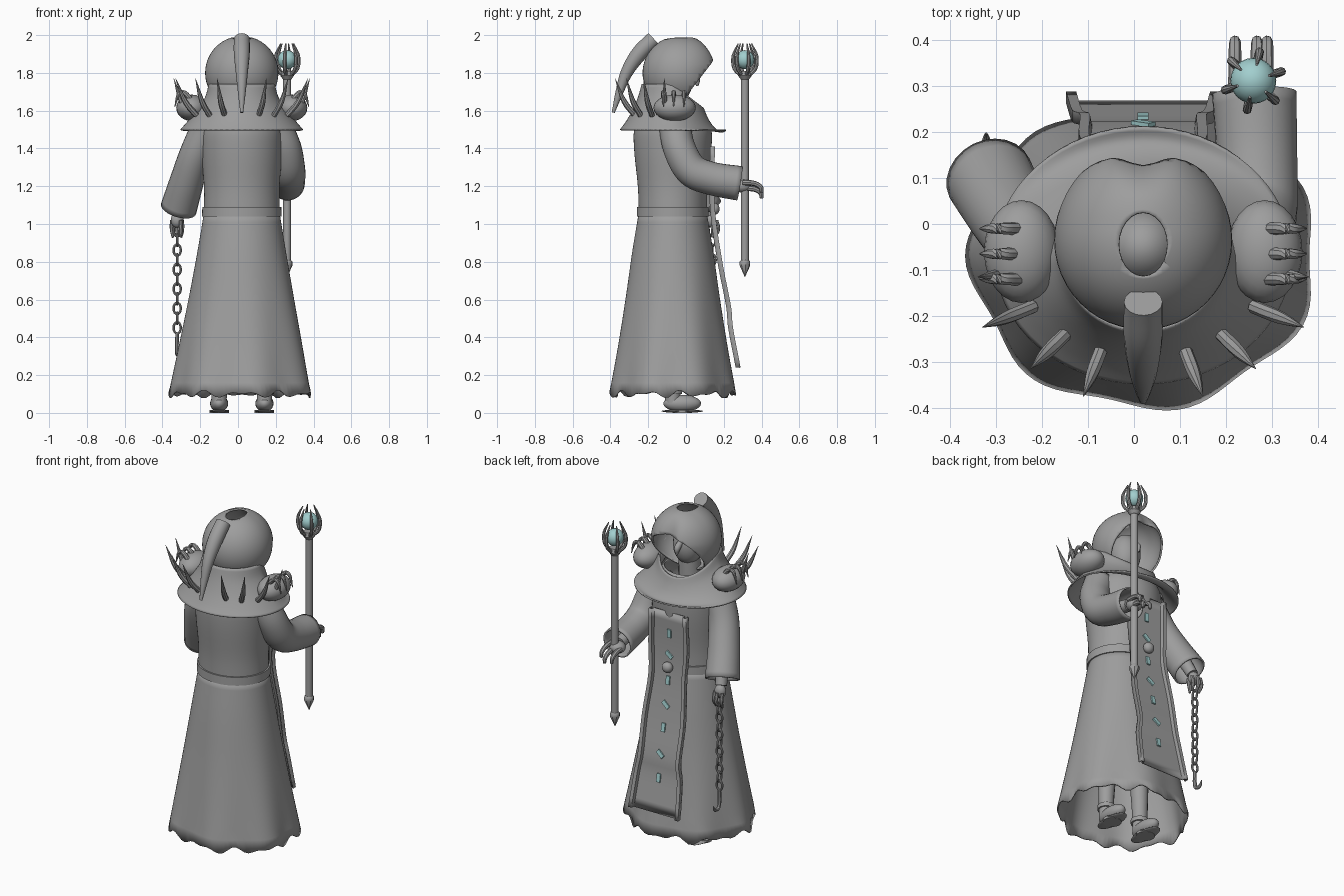
import bpy, bmesh, math
from mathutils import Vector, Matrix

if "Cube" in bpy.data.objects:
    bpy.data.objects.remove(bpy.data.objects["Cube"])

MIDDLE = Vector((0.02, -0.07, 0))


def material(name, colour):
    mat = bpy.data.materials.new(name)
    mat.use_nodes = True
    mat.diffuse_color = colour
    mat.node_tree.nodes["Principled BSDF"].inputs["Base Color"].default_value = colour
    return mat


GREY = material("cloth grey", (0.34, 0.34, 0.34, 1))
TEAL = material("pale teal", (0.36, 0.62, 0.62, 1))


def finish(name, bm, mat=GREY, thickness=0, angle=40):
    bmesh.ops.recalc_face_normals(bm, faces=bm.faces)
    mesh = bpy.data.meshes.new(name)
    bm.to_mesh(mesh)
    bm.free()
    mesh.materials.append(mat)
    obj = bpy.data.objects.new(name, mesh)
    bpy.context.collection.objects.link(obj)
    bpy.ops.object.select_all(action="DESELECT")
    obj.select_set(True)
    bpy.context.view_layer.objects.active = obj
    bpy.ops.object.shade_smooth_by_angle(angle=math.radians(angle))
    if thickness:
        solid = obj.modifiers.new("thickness", "SOLIDIFY")
        solid.thickness = thickness
        solid.offset = -1
    return obj


def bridge(bm, rings, closed=True):
    loops = [[bm.verts.new(p) for p in ring] for ring in rings]
    for a, b in zip(loops, loops[1:]):
        for i in range(len(a) if closed else len(a) - 1):
            j = (i + 1) % len(a)
            bm.faces.new((a[i], a[j], b[j], b[i]))
    return loops


def lathe(name, profile, shape=None, segments=64, thickness=0.008):
    """Elliptical rings (rx, ry, z) around the body axis."""
    rings = []
    for k, (rx, ry, z) in enumerate(profile):
        t = k / (len(profile) - 1)
        ring = []
        for i in range(segments):
            a = math.tau * i / segments
            p = Vector((rx * math.cos(a), ry * math.sin(a), z))
            ring.append((shape(p, a, t) if shape else p) + MIDDLE)
        rings.append(ring)
    bm = bmesh.new()
    bridge(bm, rings)
    return finish(name, bm, thickness=thickness)


def smooth_path(points, steps):
    """Catmull-Rom samples through points of any dimension."""
    pts = [Vector(p) for p in points]
    pts = [pts[0] * 2 - pts[1]] + pts + [pts[-1] * 2 - pts[-2]]
    out = []
    for a, b, c, d in zip(pts, pts[1:], pts[2:], pts[3:]):
        for s in range(steps):
            t = s / steps
            out.append((b * 2 + (c - a) * t + (a * 2 - b * 5 + c * 4 - d) * t ** 2
                        + (b * 3 - a - c * 3 + d) * t ** 3) / 2)
    return out + [pts[-2]]


def tube(name, points, sides=10, steps=5, capped=True, thickness=0):
    """Sweep a circle along (x, y, z, radius) points."""
    path = smooth_path(points, steps) if steps > 1 else [Vector(p) for p in points]
    rings = []
    for i, p in enumerate(path):
        way = (path[min(i + 1, len(path) - 1)] - path[max(i - 1, 0)]).to_3d().normalized()
        side = way.cross(Vector((0.9, 0.1, 0.05))).normalized()
        other = way.cross(side)
        rings.append([p.to_3d() + (side * math.cos(a) + other * math.sin(a)) * max(p[3], 0.001)
                      for a in (math.tau * k / sides for k in range(sides))])
    bm = bmesh.new()
    loops = bridge(bm, rings)
    if capped:
        bm.faces.new(loops[0])
        bm.faces.new(loops[-1])
    return finish(name, bm, thickness=thickness)


def ball(name, centre, radii, mat=GREY, detail=24):
    bm = bmesh.new()
    bmesh.ops.create_uvsphere(bm, u_segments=detail, v_segments=detail // 2, radius=1)
    bm.transform(Matrix.Translation(centre) @ Matrix.Diagonal((*radii, 1)))
    return finish(name, bm, mat)


# Robe: rippled skirt, belt and torso
def ripple(p, a, t):
    fold = t * t * 0.035 * math.cos(7 * (a + 1.35))
    hem = 0.012 * math.sin(11 * a) + 0.01 * math.sin(17 * a) if t == 1 else 0
    return Vector((p.x * (1 + fold), p.y * (1 + fold), p.z + hem))


lathe("skirt", smooth_path([(0.2, 0.18, 1.06), (0.235, 0.215, 0.85), (0.28, 0.25, 0.6),
                            (0.33, 0.29, 0.34), (0.375, 0.33, 0.1)], 4), ripple, 96)
lathe("belt", [(0.19, 0.17, 1.09), (0.209, 0.189, 1.09), (0.21, 0.19, 1.04), (0.19, 0.17, 1.04)], thickness=0)
lathe("torso", smooth_path([(0.15, 0.14, 1.62), (0.21, 0.2, 1.52), (0.215, 0.205, 1.4),
                            (0.2, 0.185, 1.2), (0.2, 0.18, 1.06)], 4))


# Shoulder cape, its neckline dropping at the open side
def neckline(p, a, t):
    return Vector((p.x, p.y, p.z - 0.13 * t * max(0, p.y / 0.17)))


lathe("cape", smooth_path([(0.325, 0.28, 1.5), (0.29, 0.25, 1.54), (0.24, 0.215, 1.6),
                           (0.195, 0.185, 1.67), (0.175, 0.165, 1.74)], 4), neckline)

# Hood: a ball sliced open at the face, with a hole in the crown
bm = bmesh.new()
bmesh.ops.create_uvsphere(bm, u_segments=48, v_segments=28, radius=1)
bm.transform(Matrix.Translation((0.02, -0.035, 1.8)) @ Matrix.Diagonal((0.194, 0.195, 0.195, 1)))
for v in bm.verts:
    if v.co.y > 0 and v.co.z > 1.8:
        v.co.y *= 1.08
        v.co.z += 0.12 * v.co.y * (v.co.z - 1.8) / 0.2
bmesh.ops.bisect_plane(bm, geom=bm.verts[:] + bm.edges[:] + bm.faces[:], plane_co=(0, 0.15, 1.87),
                       plane_no=(0, 0.79, -0.61), clear_outer=True)
for v in bm.verts:
    if v.co.y > 0.06 and v.co.z > 1.8:
        v.co.y -= 0.3 * (v.co.y - 0.06) * math.exp(-((v.co.x - 0.02) / 0.05) ** 2)
hood = finish("hood", bm, thickness=0.01)
cutter = ball("crown_cutter", (0.02, -0.045, 1.99), (0.053, 0.07, 0.09))
cutter.hide_render = True
cutter.hide_set(True)
cut = hood.modifiers.new("crown hole", "BOOLEAN")
cut.object = cutter
cut.solver = "EXACT"
bpy.context.view_layer.objects.active = hood
for name in [m.name for m in hood.modifiers]:
    bpy.ops.object.modifier_apply(modifier=name)
bpy.data.objects.remove(cutter)

tube("hood_tail", [(0.02, -0.17, 1.98, 0.042), (0.02, -0.25, 1.9, 0.042), (0.02, -0.315, 1.8, 0.032),
                   (0.02, -0.355, 1.69, 0.02), (0.02, -0.385, 1.59, 0.008)], 16)

# Face inside the hood
ball("head", (0.02, -0.05, 1.76), (0.085, 0.085, 0.12))
tube("nose", [(0.02, 0.01, 1.8, 0.015), (0.02, 0.055, 1.77, 0.018), (0.02, 0.06, 1.73, 0.006)])
tube("neck", [(0.02, -0.07, 1.55, 0.07), (0.02, -0.06, 1.68, 0.06)], steps=1)

# Pauldrons with bent claws, and the spikes of the collar
for side, label in ((1, "right"), (-1, "left")):
    ball(label + "_pauldron", (0.02 + side * 0.265, -0.06, 1.615), (0.082, 0.112, 0.07))
    for y in (-0.12, -0.065, -0.01):
        tube(label + "_pauldron_claw", [(0.02 + side * r, y, z, w) for r, z, w in
             ((0.27, 1.66, 0.014), (0.305, 1.695, 0.013), (0.335, 1.685, 0.01), (0.355, 1.62, 0.002))], 8)
    for base, tip in (((0.09, -0.27), (0.13, -0.375)), ((0.17, -0.24), (0.245, -0.315)),
                      ((0.24, -0.18), (0.35, -0.225)), ((0.27, -0.11), (0.36, -0.115))):
        mid = [(p * 0.45 + q * 0.55) for p, q in zip(base, tip)]
        tube("collar_spike", [(0.02 + side * x, y, z, w) for (x, y), z, w in
             ((base, 1.575, 0.015), (mid, 1.65, 0.014), (tip, 1.77, 0.001))], 8)

# Sleeves
tube("right_sleeve", [(0.2, -0.06, 1.52, 0.085), (0.25, -0.035, 1.4, 0.086), (0.268, 0.03, 1.285, 0.088),
                      (0.268, 0.14, 1.24, 0.088), (0.262, 0.285, 1.215, 0.092)], 24, 6, False, 0.01)
tube("left_sleeve", [(-0.16, -0.07, 1.52, 0.085), (-0.225, -0.04, 1.37, 0.085), (-0.27, 0.02, 1.23, 0.09),
                     (-0.315, 0.1, 1.08, 0.097)], 24, 6, False, 0.01)

# Hands and fingers
tube("right_forearm", [(0.265, 0.12, 1.24, 0.04), (0.26, 0.27, 1.21, 0.035)], steps=1)
ball("right_palm", (0.25, 0.3, 1.2), (0.045, 0.045, 0.035))
for x, z in ((0.22, 1.2), (0.268, 1.19), (0.29, 1.22)):
    tube("right_finger", [(x, 0.3, z, 0.015), (x, 0.36, z - 0.005, 0.014),
                          (x, 0.395, z - 0.025, 0.013), (x, 0.4, z - 0.055, 0.009)], 8)
tube("left_forearm", [(-0.29, 0.06, 1.18, 0.04), (-0.32, 0.12, 1.05, 0.033)], steps=1)
ball("left_palm", (-0.322, 0.13, 1.02), (0.034, 0.03, 0.04))
for dx, dy in ((-0.028, 0.02), (0, 0.03), (0.026, 0.015), (0.02, -0.025)):
    tube("left_finger", [(-0.322 + dx, 0.13 + dy, 1.02, 0.011), (-0.322 + dx, 0.14 + dy, 0.97, 0.011),
                         (-0.322 + dx * 0.8, 0.13 + dy * 0.6, 0.93, 0.007)], 8)

# Staff with caged orb
SX, SY = 0.26, 0.312
tube("staff_shaft", [(SX, SY, 0.8, 0.021), (SX, SY, 1.79, 0.021)], 14, 1)
tube("staff_point", [(SX, SY, z, r) for z, r in
     ((0.72, 0.001), (0.78, 0.028), (0.8, 0.028), (0.81, 0.02))], 8, 1)
tube("staff_head", [(SX, SY, z, r) for z, r in ((1.765, 0.022), (1.785, 0.036), (1.81, 0.03))], 14, 1)
ball("staff_orb", (SX, SY, 1.87), (0.05, 0.05, 0.05), TEAL)
for k in range(6):
    a = math.tau * (k + 0.3) / 6
    tube("staff_claw", [(SX + r * math.cos(a), SY + r * math.sin(a), z, w) for r, z, w in
         ((0.02, 1.785, 0.01), (0.058, 1.825, 0.01), (0.063, 1.89, 0.009), (0.036, 1.955, 0.003))], 8, 4)

# Chain of alternating links with a hook
CX, CY = -0.322, 0.138
for k in range(11):
    bm = bmesh.new()
    rings = []
    for i in range(17):
        a = math.tau * i / 16
        out = Vector((math.cos(a), 0, math.sin(a)))
        centre = Vector((out.x * 0.019, 0, out.z * 0.03))
        rings.append([centre + (out * math.cos(b) + Vector((0, math.sin(b), 0))) * 0.0065
                      for b in (math.tau * j / 8 for j in range(8))])
    bridge(bm, rings)
    bmesh.ops.remove_doubles(bm, verts=bm.verts, dist=0.0001)
    bm.transform(Matrix.Translation((CX, CY, 0.965 - 0.0515 * k)) @ Matrix.Rotation(math.pi / 2 * (k % 2), 4, "Z"))
    finish("chain_link", bm)
tube("chain_hook", [(CX, CY + y, z, r) for y, z, r in ((0, 0.42, 0.01), (0, 0.35, 0.011),
     (0.012, 0.315, 0.011), (0.045, 0.315, 0.009), (0.06, 0.345, 0.002))], 8)

# Hanging panel with raised borders, painted marks and a clasp: (y, z, half width)
panel = smooth_path([(0.14, 1.41, 0.125), (0.135, 1.2, 0.13), (0.145, 1.02, 0.122), (0.182, 0.78, 0.14),
                     (0.225, 0.56, 0.138), (0.235, 0.45, 0.155), (0.275, 0.24, 0.168)], 4)
bm = bmesh.new()
bridge(bm, [[(MIDDLE.x + s * (w - inset), y + lift, z) for s, inset, lift in
             ((-1, 0, -0.012), (-1, 0, 0.014), (-1, 0.022, 0.014), (-1, 0.026, -0.006),
              (1, 0.026, -0.006), (1, 0.022, 0.014), (1, 0, 0.014), (1, 0, -0.012))] for y, z, w in panel], False)
finish("hanging_panel", bm, thickness=0.006)
for k, z in enumerate((1.28, 1.15, 1.0, 0.86, 0.73, 0.58, 0.44)):
    low, high = next((b, a) for a, b in zip(panel, panel[1:]) if b.y <= z <= a.y)
    slope = (high.x - low.x) / (high.y - low.y)
    bm = bmesh.new()
    bmesh.ops.create_cube(bm, size=1)
    turn = 0 if k % 2 == 0 else 0.9
    bm.transform(Matrix.Translation((MIDDLE.x, low.x + slope * (z - low.y) - 0.002, z))
                 @ Matrix.Rotation(-math.atan(slope), 4, "X") @ Matrix.Rotation(turn, 4, "Y")
                 @ Matrix.Diagonal((0.024, 0.009, 0.05, 1)))
    finish("panel_mark", bm, TEAL)
ball("clasp", (MIDDLE.x, 0.15, 1.08), (0.032, 0.028, 0.032))

# Legs and sandals
for x, label in ((0.14, "right"), (-0.1, "left")):
    ball(label + "_foot", (x, -0.02, 0.05), (0.048, 0.1, 0.045))
    tube(label + "_sole", [(x, -0.02, 0, 0.052), (x, -0.02, 0.016, 0.052)], 24, 1).scale.y = 1
    ball(label + "_toe_sole", (x, -0.02, 0.009), (0.05, 0.11, 0.009))
    tube(label + "_leg", [(x, -0.07, 0.05, 0.04), (x, -0.07, 0.2, 0.045), (x * 0.9, -0.07, 0.5, 0.06)], 14)
    tube(label + "_ankle_strap", [(x, -0.07, 0.1, 0.05), (x, -0.07, 0.125, 0.05)], 16, 1)
